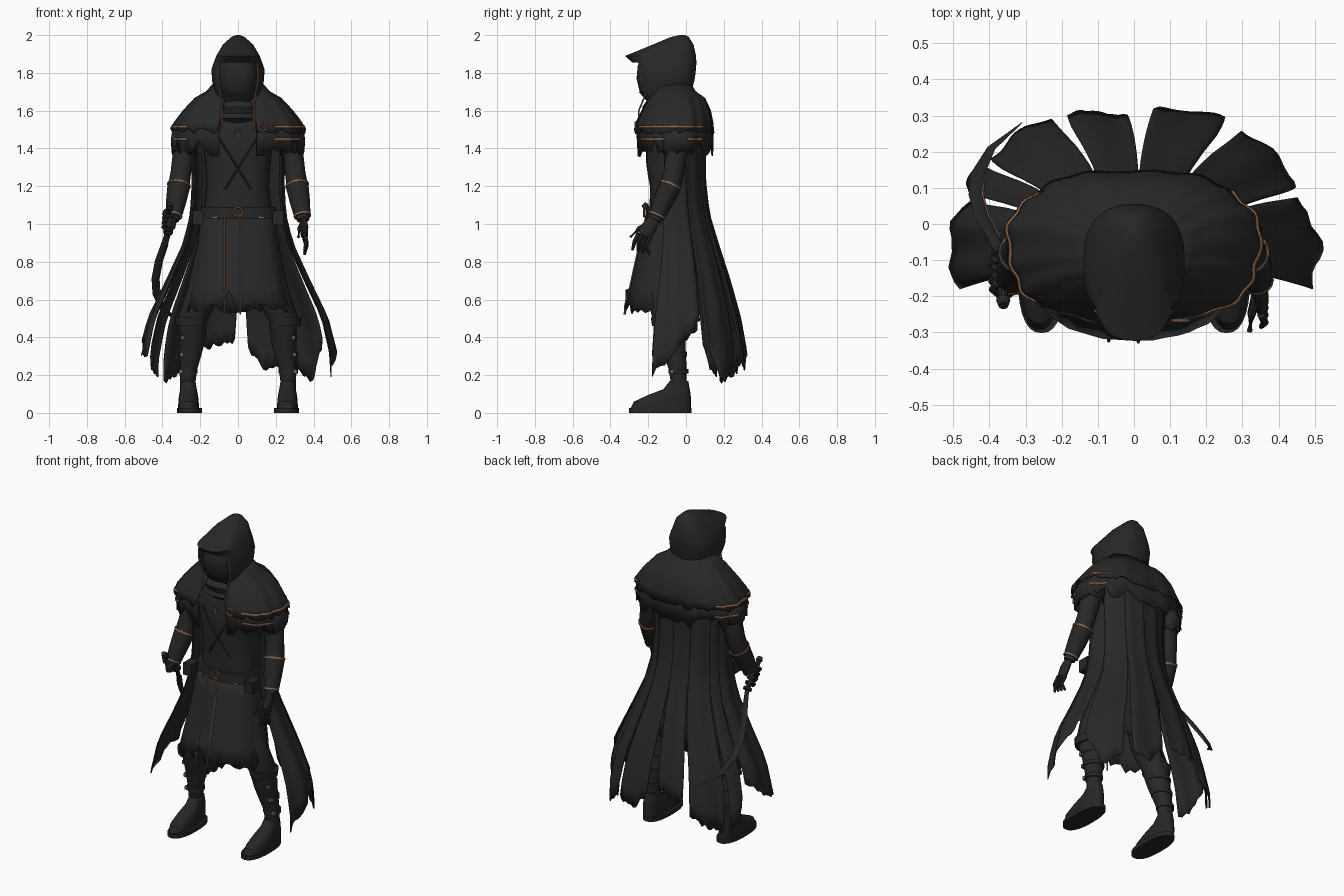
import bpy, math, random
from mathutils import Vector

rng = random.Random(4)
if "Cube" in bpy.data.objects:
    bpy.data.objects.remove(bpy.data.objects["Cube"], do_unlink=True)
made = []


def material(name, colour):
    m = bpy.data.materials.new(name)
    m.use_nodes = True
    m.diffuse_color = (*colour, 1)
    shader = m.node_tree.nodes["Principled BSDF"]
    shader.inputs["Base Color"].default_value = (*colour, 1)
    shader.inputs["Roughness"].default_value = 0.9
    return m


CLOTH = material("black cloth", (0.021, 0.021, 0.021))
LEATHER = material("dark leather", (0.019, 0.019, 0.019))
BRONZE = material("bronze trim", (0.25, 0.125, 0.065))


def sheet(name, grid, mat, closed=False, caps=False, thick=0.0, skip=None):
    """Skin a grid of points; optionally wrap it, cap it or thicken it."""
    n = len(grid[0])
    pts = [Vector(p) for row in grid for p in row]
    faces = []
    for r in range(len(grid) - 1):
        for c in range(n if closed else n - 1):
            d = (c + 1) % n
            f = (r * n + c, r * n + d, (r + 1) * n + d, (r + 1) * n + c)
            if not (skip and skip(sum((pts[i] for i in f), Vector()) / 4)):
                faces.append(f)
    if caps:
        faces += [tuple(range(n))[::-1], tuple(range(len(pts) - n, len(pts)))]
    me = bpy.data.meshes.new(name)
    me.from_pydata(pts, [], faces)
    me.materials.append(mat)
    ob = bpy.data.objects.new(name, me)
    bpy.context.collection.objects.link(ob)
    if thick:
        mod = ob.modifiers.new("thickness", "SOLIDIFY")
        mod.thickness, mod.offset = thick, 0
    made.append(ob)
    return ob


def at(rows, z):
    """Half width, front y and back y of a profile at height z."""
    for a, b in zip(rows, rows[1:]):
        if a[0] >= z >= b[0]:
            t = (a[0] - z) / (a[0] - b[0])
            return [u + (v - u) * t for u, v in zip(a[1:], b[1:])]
    return rows[0][1:] if z > rows[0][0] else rows[-1][1:]


def ring(rows, z, deg, p=2.4, pleat=0.0, grow=0.0, cx=0.0):
    rx, yf, yb = at(rows, z)
    a = math.radians(deg)
    c, s = math.cos(a), math.sin(a)
    k = 1 + pleat * math.cos(a * 17) + pleat * math.sin(a * 7)
    x = math.copysign(abs(c) ** (2 / p), c) * (rx + grow) * k
    y = math.copysign(abs(s) ** (2 / p), s) * ((yb - yf) / 2 + grow) * k
    return [cx + x, (yf + yb) / 2 + y, z]


def loft(name, rows, mat, arc=None, n=40, zs=None, hem=None, thick=0.0, skip=None, **kw):
    """Stack ring sections from top to bottom; an arc leaves the sheet open."""
    a0, a1 = arc or (0, 360)
    angles = [a0 + (a1 - a0) * i / (n - 1 if arc else n) for i in range(n)]
    grid = [[ring(rows, z, a, **kw) for a in angles] for z in zs or [r[0] for r in rows]]
    if hem:
        for pt, a in zip(grid[-1], angles):
            pt[2] += hem(a)
    return sheet(name, grid, mat, not arc, not (arc or thick), thick, skip)


def tube(name, path, radii, mat, n=10, flat=1.0):
    """Sweep an oval along a path with a radius at each point."""
    path = [Vector(p) for p in path]
    grid = []
    for i, p in enumerate(path):
        t = (path[min(i + 1, len(path) - 1)] - path[max(i - 1, 0)]).normalized()
        u = t.cross(Vector((0, 1, 0) if abs(t.y) < 0.8 else (0, 0, 1))).normalized()
        v = t.cross(u)
        r = radii[i] if isinstance(radii, (list, tuple)) else radii
        ang = [math.tau * j / n for j in range(n)]
        grid.append([p + u * r * flat * math.cos(a) + v * r * math.sin(a) for a in ang])
    return sheet(name, grid, mat, True, True)


def box(name, loc, size, mat):
    bpy.ops.mesh.primitive_cube_add(size=1, location=loc)
    ob = bpy.context.object
    ob.name, ob.scale = name, size
    ob.data.materials.append(mat)
    mod = ob.modifiers.new("bevel", "BEVEL")
    mod.width = 0.006
    made.append(ob)


def ornament(name, loc, radius, mat):
    bpy.ops.mesh.primitive_torus_add(location=loc, rotation=(math.pi / 2, 0, 0), major_radius=radius,
                                     minor_radius=radius / 4, major_segments=16, minor_segments=6)
    bpy.context.object.name = name
    bpy.context.object.data.materials.append(mat)
    made.append(bpy.context.object)


def front(rows, x, z, off=0.004, p=2.4):
    rx, yf, yb = at(rows, z)
    return (x, (yf + yb) / 2 - (yb - yf) / 2 * (1 - min(1, abs(x) / rx) ** p) ** (1 / p) - off, z)


def ragged(amount):
    return lambda a: rng.uniform(-amount, amount)


# torso, belt and skirt
TORSO = [(1.62, .17, -.17, .06), (1.5, .2, -.21, .07), (1.35, .175, -.21, .07),
         (1.2, .165, -.19, .06), (1.02, .185, -.195, .06)]
SKIRT = [(1.06, .19, -.2, .06), (.95, .205, -.225, .06), (.8, .225, -.26, .055),
         (.66, .25, -.29, .05), (.56, .268, -.318, .05)]
BELT = [(1.09, .198, -.212, .075), (1.03, .206, -.217, .08)]
loft("torso", TORSO, CLOTH)
loft("skirt", SKIRT, CLOTH, n=48, thick=.008, pleat=.008,
     hem=lambda a: .09 if abs(a - 262) < 3 else rng.uniform(-.04, .02))
loft("belt", BELT, LEATHER)
ornament("belt_buckle", front(BELT, 0, 1.065, .008), .024, BRONZE)
for s in (-1, 1):
    tube("chest_strap", [front(TORSO, s * (.11 - .02 * i), 1.47 - .032 * i, 0) for i in range(10)], .005, LEATHER, 6)
    box("belt_pouch", (s * .212, -.165, 1.035), (.06, .075, .075), LEATHER)
    box("belt_stud", front(BELT, s * .125, 1.035), (.03, .008, .012), BRONZE)
for x in (-.07, .012):
    tube("skirt_trim", [front(SKIRT, x, 1.04 - .052 * i, .008) for i in range(11)], .005, BRONZE, 6)
ornament("pendant", front(TORSO, 0, 1.49, .012), .015, BRONZE)
box("pendant_drop", front(TORSO, 0, 1.468, .01), (.012, .008, .02), BRONZE)

# hood, face mask and scarf
HOOD = [(2, .012, -.035, -.005), (1.99, .035, -.08, .015), (1.95, .08, -.175, .04), (1.89, .115, -.322, .053),
        (1.855, .128, -.285, .055), (1.82, .14, -.275, .053), (1.76, .138, -.272, .045),
        (1.7, .122, -.25, .028), (1.64, .105, -.2, .02)]
MASK = [(1.88, .085, -.23, -.05), (1.84, .1, -.255, -.04), (1.77, .105, -.262, -.03),
        (1.7, .09, -.245, -.03), (1.64, .07, -.2, -.04)]
SCARF = [(1.72, .095, -.2, .02), (1.69, .125, -.225, .04), (1.655, .108, -.205, .03),
         (1.62, .135, -.23, .05), (1.585, .118, -.215, .04), (1.56, .125, -.225, .04), (1.53, .09, -.19, .03)]
loft("hood", HOOD, CLOTH, n=72, p=2.6,
     skip=lambda c: 1.67 < c.z < 1.86 and abs(c.x) < .098 and c.y < -.18)
loft("face_mask", MASK, LEATHER, n=36, p=2.6)
loft("scarf", SCARF, CLOTH, n=32, pleat=.012)
for s in (-1, 1):
    rim = [front(HOOD, s * x, z, .003, 2.6) for x, z in ((.1, 1.85), (.106, 1.8), (.104, 1.75), (.092, 1.69))]
    tube("hood_trim", rim + [(s * .085, -.25, z) for z in (1.6, 1.51)], .005, BRONZE, 6)
ornament("shoulder_medallion", (.13, -.268, 1.515), .022, BRONZE)

# two-tier shoulder mantle with trim
MANTLE = [(1.75, .12, -.15, .02), (1.7, .165, -.18, .05), (1.665, .225, -.2, .1), (1.6, .285, -.235, .13),
          (1.54, .33, -.265, .142), (1.49, .352, -.275, .148)]
TIER = [(1.56, .3, -.24, .12), (1.48, .338, -.262, .142), (1.4, .34, -.255, .142)]
loft("lower_mantle", TIER, CLOTH, (-77, 257), 50, thick=.006, hem=ragged(.045), pleat=.015)
loft("upper_mantle", MANTLE, CLOTH, (-77, 257), 70, thick=.006, hem=ragged(.014), pleat=.015)
for arc in ((-60, 42), (138, 222)):
    loft("mantle_trim", MANTLE, BRONZE, arc, 30, [1.522, 1.51], thick=.004, pleat=.015, grow=.007)
    loft("lower_mantle_trim", TIER, BRONZE, arc, 30, [1.455, 1.443], thick=.004, pleat=.015, grow=.007)

# long cape: one sheet above the hips, spreading into torn strips below
CAPE = [(1.55, .25, -.25, .1), (1.2, .24, -.25, .105), (1.05, .25, -.27, .125), (.9, .285, -.3, .17),
        (.7, .375, -.36, .235), (.5, .47, -.42, .29), (.3, .518, -.45, .326), (.1, .522, -.45, .334)]
EDGES = [-14, 25, 58, 87, 113, 143, 158, 194]
# each strip: end angles, then hem height at its start, middle and end
ENDS = [(-18, 22, .2, .33, .5), (26, 55, .38, .16, .24), (62, 84, .27, .22, .34), (92, 111, .38, .36, .34),
        (116, 141, .26, .2, .16), (145, 156, .2, .22, .36), (160, 198, .45, .33, .29)]
COLS, STEPS = 13, 9
for (t0, t1), (b0, b1, *low) in zip(zip(EDGES, EDGES[1:]), ENDS):
    us = [c / (COLS - 1) for c in range(COLS)]
    cut = [low[0] + (low[1] - low[0]) * 2 * u if u < .5 else low[1] + (low[2] - low[1]) * (2 * u - 1) for u in us]
    cut = [z + rng.uniform(-.015, .015) for z in cut]
    grid = [[ring(CAPE, z, t0 + (t1 - t0) * u, p=2, pleat=.012) for u in us] for z in (1.55, 1.38, 1.22, 1.1)]
    for r in range(STEPS + 1):
        t = r / STEPS
        angles = [(t0 + (t1 - t0) * u) * (1 - t) + (b0 + (b1 - b0) * u) * t for u in us]
        grid.append([ring(CAPE, 1.03 + (z - 1.03) * t, a, p=2, pleat=.012 + .006 * t) for a, z in zip(angles, cut)])
    sheet("cape_strip", grid, CLOTH, thick=.006)

# arms, bracers, legs and boots
ARM = [(.24, -.05, 1.54), (.285, -.05, 1.38), (.303, -.065, 1.27), (.312, -.08, 1.21),
       (.335, -.13, 1.1), (.345, -.165, 1.02)]
LEG = [(.1, -.1, .95), (.19, -.12, .62), (.24, -.1, .5), (.242, -.07, .38), (.262, -.045, .24), (.27, -.035, .11)]
SLEEVE = [(1.5, .06, -.12, .03), (1.44, .068, -.135, .04), (1.38, .062, -.125, .03)]
FOOT = [(.17, .036, -.085, .012), (.125, .044, -.12, .02), (.095, .05, -.2, .025),
        (.06, .054, -.275, .026), (.02, .055, -.295, .026)]
SOLE = [(.025, .066, -.302, .028), (0, .066, -.302, .028)]
for s, side in ((1, "left"), (-1, "right")):
    arm, leg = ([Vector((s * x, y, z)) for x, y, z in pts] for pts in (ARM, LEG))
    tube(side + "_arm", arm, [.07, .06, .054, .056, .046, .033], CLOTH, 16)
    tube(side + "_bracer", [arm[3].lerp(arm[5], t) for t in (0, .5, .9)], [.061, .053, .043], LEATHER, 16)
    for t, r in ((0, .063), (.85, .046)):
        tube(side + "_bracer_trim", [arm[3].lerp(arm[5], t + d) for d in (0, .05)], r, BRONZE, 16)
    loft(side + "_sleeve", SLEEVE, CLOTH, n=22, thick=.006, hem=ragged(.02), cx=s * .285)
    tube(side + "_leg", leg, [.1, .085, .077, .067, .048, .036], CLOTH, 16)
    tube(side + "_boot_cuff", [leg[2] + Vector((s * .01, 0, d)) for d in (.005, -.04)], [.086, .08], LEATHER, 16)
    for i, z in enumerate((.4, .31, .22)):
        mid = leg[3].lerp(leg[4], i * .6)
        mid.z = z
        r = .07 - .009 * i
        tube(side + "_shin_strap", [mid + Vector((0, 0, d)) for d in (.012, -.012)], r, LEATHER, 16)
        box(side + "_shin_buckle", mid + Vector((s * r * .75, -r * .7, 0)), (.016, .016, .022), BRONZE)
    loft(side + "_boot", FOOT, LEATHER, n=28, cx=s * .262)
    loft(side + "_sole", SOLE, LEATHER, n=28, cx=s * .256)

# open left hand
tube("left_palm", [(.345, -.165, 1.03), (.35, -.195, .985), (.352, -.22, .94)], [.03, .04, .036], LEATHER, 12, .55)
for i in range(4):
    y, z = -.25 + .02 * i, .952 - .008 * i
    tube("left_finger", [(.352, y, z), (.362, y - .022, z - .045), (.352, y - .034 + .01 * i, z - .09)],
         [.012, .011, .007], LEATHER, 8)
tube("left_thumb", [(.34, -.195, 1), (.325, -.25, .975), (.32, -.295, .93)], [.015, .012, .008], LEATHER, 8)

# closed right hand holding a curved blade
top, end = Vector((-.362, -.21, 1.09)), Vector((-.37, -.08, .955))
tube("right_palm", [(-.345, -.16, 1.04), (-.352, -.17, 1.01), (-.355, -.17, .98)], [.03, .038, .03], LEATHER, 12, .7)
tube("blade_grip", [top, end], .014, LEATHER, 10)
tube("blade_pommel", [top, top.lerp(end, -.12)], [.02, .014], LEATHER, 10)
tube("blade_guard", [top.lerp(end, t) for t in (.92, 1)], .026, LEATHER, 10)
for i in range(4):
    c = top.lerp(end, .25 + .17 * i)
    tube("right_finger", [c + Vector((math.cos(a), math.sin(a) * .7, math.sin(a) * .7)) * .027
                          for a in (0, -1, -2, -3, -4)], .012, LEATHER, 8)
BLADE = [Vector(p) for p in (end, (-.39, -.035, .89), (-.42, .02, .8), (-.437, .08, .71),
                             (-.432, .14, .63), (-.395, .21, .55), (-.31, .28, .48))]
tube("curved_blade", BLADE, [.006, .007, .008, .008, .008, .006, .001], LEATHER, 8, 2.6)
tube("blade_inlay", [p + Vector((.018, 0, 0)) for p in BLADE[1:5]], .004, BRONZE, 6)

# smooth shading with sharp creases
bpy.ops.object.select_all(action="DESELECT")
for ob in made:
    ob.select_set(True)
bpy.context.view_layer.objects.active = made[0]
bpy.ops.object.shade_smooth_by_angle(angle=math.radians(35))
